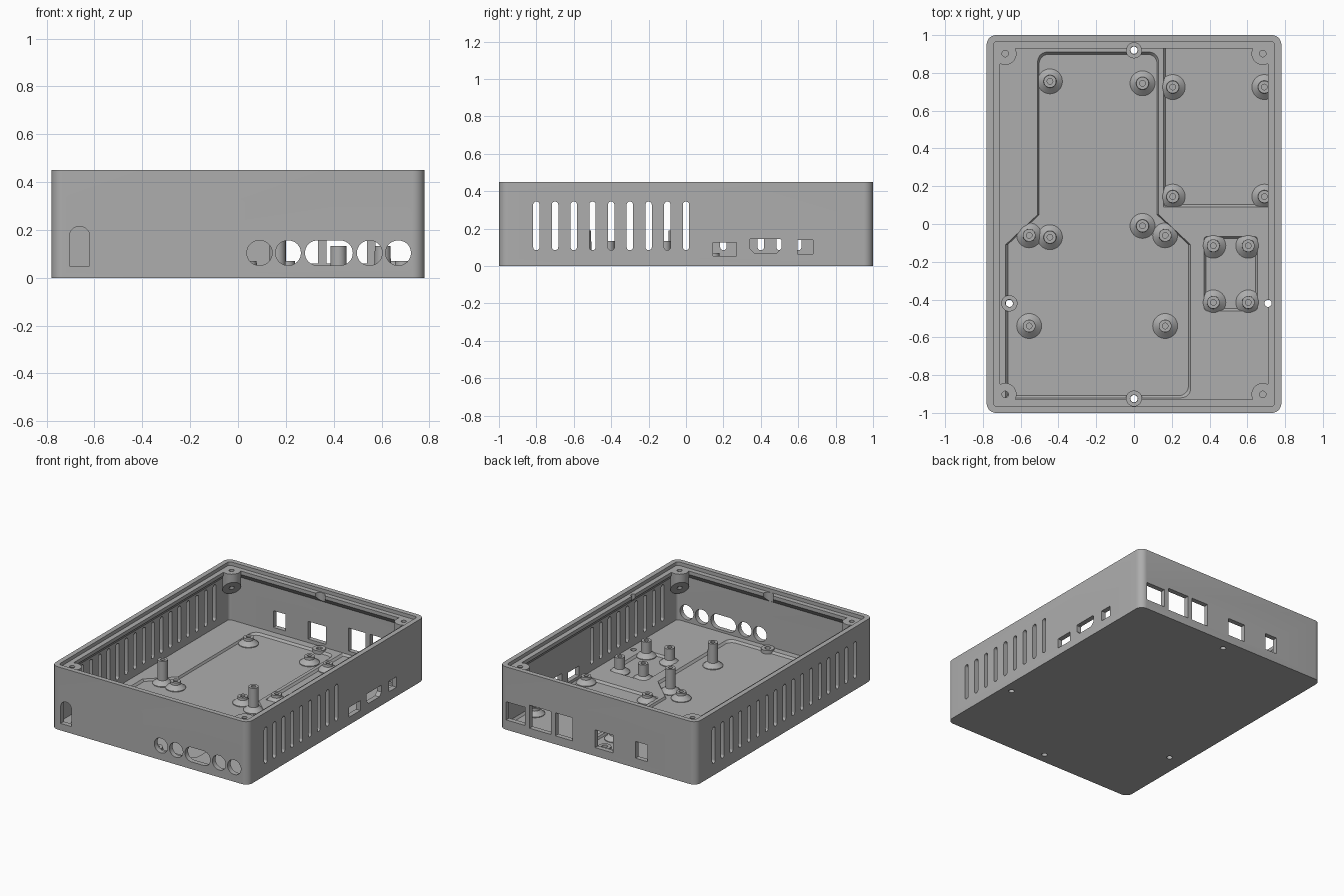
import bpy, bmesh, math
from mathutils import Vector

if "Cube" in bpy.data.objects:
    bpy.data.objects.remove(bpy.data.objects["Cube"])

grey = bpy.data.materials.new("plain_grey")
grey.diffuse_color = (0.42, 0.42, 0.42, 1)
grey.use_nodes = True
grey.node_tree.nodes["Principled BSDF"].inputs["Base Color"].default_value = grey.diffuse_color

FLOOR, POCKET, LEDGE, TOP = 0.035, 0.02, 0.425, 0.45


def rounded(x0, x1, y0, y1, radii, seg=8):
    """Rounded rectangle; radii for lower left, lower right, upper right, upper left."""
    if not isinstance(radii, (list, tuple)):
        radii = [radii] * 4
    pts = []
    corners = [(x0, y0, 1, 1, 180), (x1, y0, -1, 1, 270), (x1, y1, -1, -1, 0), (x0, y1, 1, -1, 90)]
    for (x, y, sx, sy, start), r in zip(corners, radii):
        if r == 0:
            pts.append((x, y))
            continue
        for i in range(seg + 1):
            a = math.radians(start + 90 * i / seg)
            pts.append((x + sx * r + r * math.cos(a), y + sy * r + r * math.sin(a)))
    return pts


def loft(bm, rings, close=False):
    """Skin between equal rings of 3D points, capping both ends."""
    rows = [[bm.verts.new(p) for p in ring] for ring in rings]
    n = len(rows[0])
    pairs = list(zip(rows, rows[1:] + rows[:1])) if close else list(zip(rows, rows[1:]))
    for a, b in pairs:
        for i in range(n):
            bm.faces.new((a[i], a[(i + 1) % n], b[(i + 1) % n], b[i]))
    if not close:
        bm.faces.new(rows[0])
        bm.faces.new(rows[-1])


def prism(bm, pts, axis, lo, hi):
    """Extrude an outline along x, y or z."""
    place = {"x": lambda u, v, t: (t, u, v), "y": lambda u, v, t: (u, t, v),
             "z": lambda u, v, t: (u, v, t)}[axis]
    loft(bm, [[place(u, v, t) for u, v in pts] for t in (lo, hi)])


def lathe(bm, x, y, profile, close=True, seg=32):
    """Revolve (radius, z) pairs about a vertical axis."""
    loft(bm, [[(x + r * math.cos(2 * math.pi * i / seg), y + r * math.sin(2 * math.pi * i / seg), z)
               for i in range(seg)] for r, z in profile], close)


def finish(bm, name):
    bmesh.ops.recalc_face_normals(bm, faces=bm.faces)
    me = bpy.data.meshes.new(name)
    bm.to_mesh(me)
    bm.free()
    me.materials.append(grey)
    ob = bpy.data.objects.new(name, me)
    bpy.context.collection.objects.link(ob)
    return ob


def activate(ob):
    bpy.ops.object.select_all(action="DESELECT")
    ob.select_set(True)
    bpy.context.view_layer.objects.active = ob


def cut(target, bm):
    cutter = finish(bm, "cutter")
    cutter.hide_render = True
    mod = target.modifiers.new("cut", "BOOLEAN")
    mod.operation, mod.solver, mod.object = "DIFFERENCE", "EXACT", cutter
    activate(target)
    bpy.ops.object.modifier_apply(modifier=mod.name)
    bpy.data.objects.remove(cutter)


# Tray shell: outer wall, lid recess, inner ledge with sloped underside, floor
bm = bmesh.new()
rings = []
for inset, z, r in [(0, 0, .05), (0, TOP, .05), (.035, TOP, .02), (.035, LEDGE, .02),
                    (.07, LEDGE, .01), (.07, .40, .01), (.035, .36, .02), (.035, FLOOR, .02)]:
    rings.append([(x, y, z) for x, y in rounded(-.78 + inset, .78 - inset, -1 + inset, 1 - inset, r)])
loft(bm, rings)
tray = finish(bm, "tray")

# Shallow floor pockets with sloping sides
boards = [
    rounded(.155, .744, .09, .964, .005),
    rounded(.37, .655, -.46, -.065, .02),
    [(-.68, -.92), *rounded(-.68, .30, -.92, -.11, [0, .05, 0, 0])[1:-2],
     (.30, -.11), (.13, .05), *rounded(-.51, .13, .05, .91, [0, 0, .05, .05])[2:],
     (-.51, .05), (-.68, -.11)],
]
bm = bmesh.new()
for pts in boards:
    xs, ys = [p[0] for p in pts], [p[1] for p in pts]
    cx, cy = (min(xs) + max(xs)) / 2, (min(ys) + max(ys)) / 2
    fx, fy = 1 - .024 / (max(xs) - min(xs)), 1 - .024 / (max(ys) - min(ys))
    low = [(cx + (x - cx) * fx, cy + (y - cy) * fy, POCKET) for x, y in pts]
    loft(bm, [low, [(x, y, FLOOR) for x, y in pts], [(x, y, FLOOR + .02) for x, y in pts]])
cut(tray, bm)

# Openings in the four walls
bm = bmesh.new()
prism(bm, rounded(-.705, -.62, .05, .215, [0, 0, .042, .042]), "y", -1.1, -.94)
for x0, x1 in [(.037, .143), (.157, .263), (.28, .48), (.497, .603), (.617, .723)]:
    prism(bm, rounded(x0, x1, .052, .156, .0515), "y", -1.1, -.94)
for x0, x1, z0, z1 in [(.575, .725, .07, .20), (.37, .54, .06, .225), (.20, .335, .06, .225),
                       (-.12, .02, .06, .187), (-.395, -.30, .07, .19)]:
    prism(bm, rounded(x0, x1, z0, z1, 0), "y", .94, 1.1)
for y0, y1, z0, z1, radii in [(.145, .27, .055, .125, 0), (.595, .68, .065, .14, 0),
                              (.34, .51, .07, .145, [.025, .025, .005, .005])]:
    prism(bm, rounded(y0, y1, z0, z1, radii, 1), "x", .72, .9)
for i in range(17):
    y = -.8 + .1 * i
    slot = rounded(y - .017, y + .017, .085, .345, .0165)
    prism(bm, slot, "x", -.9, -.72)
    if i < 9:
        prism(bm, slot, "x", .72, .9)
cut(tray, bm)

# Screw holes through the floor, continuing up through the ledge
screws = [(0, .92, .04), (0, -.925, .04), (-.66, -.42, .04), (.71, -.42, .02)]
bm = bmesh.new()
for x, y, r in screws:
    lathe(bm, x, y, [(.019, -.1), (.019, .1), (r - .001, .12), (r - .001, .6)], close=False)
cut(tray, bm)

# Raised collars round the floor screw holes
bm = bmesh.new()
for x, y, r in screws[:3]:
    lathe(bm, x, y, [(.043, .01), (.043, FLOOR + .01), (.02, FLOOR + .01), (.02, .01)])
collars = finish(bm, "screw_collars")

# Board standoffs with flared feet, in three heights
short = [(-.445, .755), (.045, .745), (.045, -.01), (-.445, -.07),
         (.205, .725), (.205, .145), (.69, .725), (.69, .145)]
middle = [(x, y) for x in (.42, .605) for y in (-.115, -.415)]
tall = [(x, y) for x in (-.555, .165) for y in (-.06, -.54)]
parts = [tray, collars]
for name, spots, top in [("short_standoffs", short, .07), ("middle_standoffs", middle, .133),
                         ("tall_standoffs", tall, .19)]:
    bm = bmesh.new()
    for x, y in spots:
        lathe(bm, x, y, [(.066, .015), (.066, .025), (.034, .052), (.033, top), (.015, top), (.015, .022)][:5]
              + [(.015, .015)])
    parts.append(finish(bm, name))

# Corner lid posts, hanging from the ledge with slanted undersides
bm = bmesh.new()
for sx in (-1, 1):
    for sy in (-1, 1):
        lathe(bm, .682 * sx, .902 * sy, [(.06, .3), (.06, LEDGE + .001), (.017, LEDGE + .001), (.017, .3)])
for v in bm.verts:
    if v.co.z < .31:
        v.co.z = .30 - .8 * (abs(v.co.x) - .682 + abs(v.co.y) - .902)
parts.append(finish(bm, "lid_posts"))

for ob in parts:
    activate(ob)
    bpy.ops.object.shade_smooth_by_angle(angle=math.radians(30))
